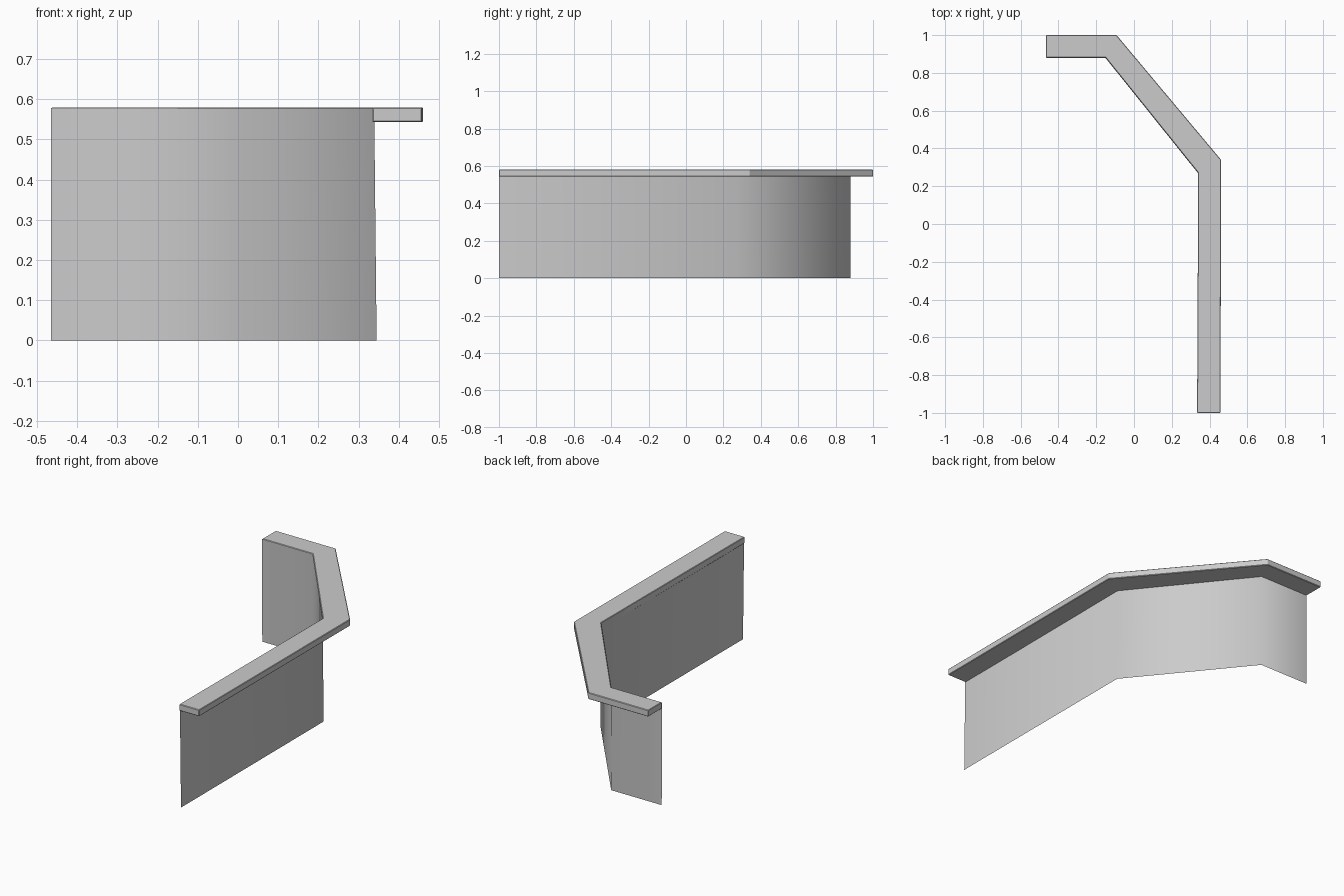
import bpy
import bmesh

cube = bpy.data.objects.get("Cube")
if cube:
    bpy.data.objects.remove(cube, do_unlink=True)

grey = bpy.data.materials.new("plain grey")
grey.use_nodes = True
color = (0.6, 0.6, 0.6, 1)
grey.diffuse_color = color
grey.node_tree.nodes["Principled BSDF"].inputs["Base Color"].default_value = color

TOP, UNDERSIDE = 0.58, 0.543
inner = [(-0.465, 0.88), (-0.15, 0.88), (0.34, 0.27), (0.334, -1)]
outer = [(-0.465, 1), (-0.092, 1), (0.461, 0.34), (0.458, -1)]
wall_foot = [(-0.465, 0.88), (-0.15, 0.88), (0.345, 0.27), (0.345, -1)]
wall_head = [(-0.465, 0.879), (-0.151, 0.879), (0.339, 0.269), (0.338, -1)]


def add_object(name, bm):
    mesh = bpy.data.meshes.new(name)
    bm.to_mesh(mesh)
    bm.free()
    mesh.materials.append(grey)
    obj = bpy.data.objects.new(name, mesh)
    bpy.context.collection.objects.link(obj)
    return obj


def row(bm, path, z):
    return [bm.verts.new((x, y, z)) for x, y in path]


def strip(bm, a, b):
    for i in range(len(a) - 1):
        bm.faces.new((a[i], a[i + 1], b[i + 1], b[i]))


# Counter top: a mitred slab that bends twice
bm = bmesh.new()
rings = [row(bm, path, z) for path, z in
         ((inner, UNDERSIDE), (outer, UNDERSIDE), (outer, TOP), (inner, TOP))]
for i in range(4):
    strip(bm, rings[i], rings[(i + 1) % 4])
for end in (0, -1):
    bm.faces.new([ring[end] for ring in rings])
bmesh.ops.recalc_face_normals(bm, faces=bm.faces)
counter = add_object("counter_top", bm)
bevel = counter.modifiers.new("softened edges", "BEVEL")
bevel.width = 0.003
bevel.segments = 1

# Counter wall: a thin panel under the inner edge, shaded smoothly round the bends
bm = bmesh.new()
strip(bm, row(bm, wall_foot, 0), row(bm, wall_head, TOP - 0.002))
for face in bm.faces:
    face.smooth = True
add_object("counter_wall", bm)
